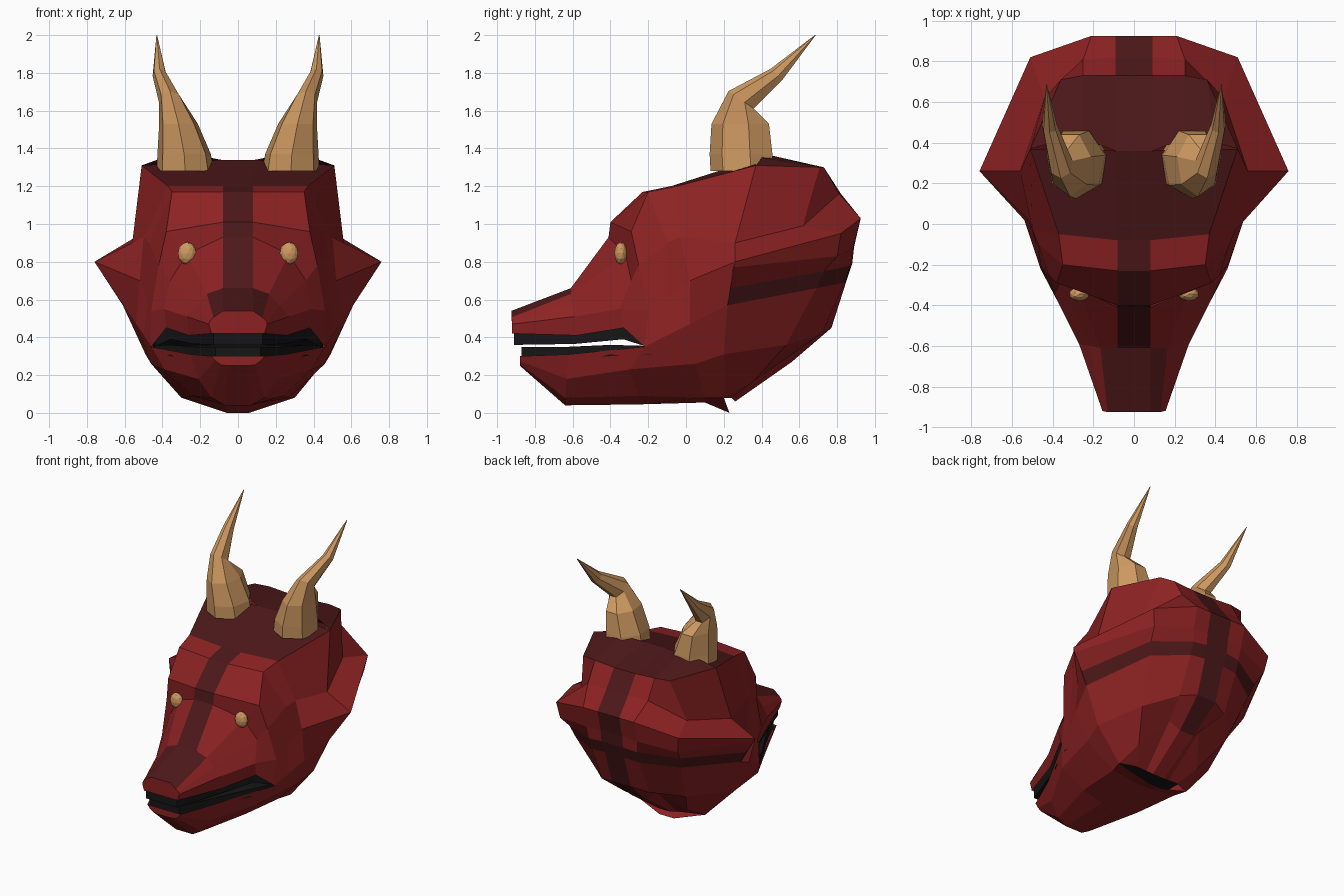
import bpy, bmesh, math

def material(name, rgb):
    m = bpy.data.materials.new(name)
    m.diffuse_color = (*rgb, 1)
    return m

RED = material("red", (0.27, 0.016, 0.017))
DARK = material("dark_red", (0.075, 0.009, 0.010))
BLACK = material("black", (0.008, 0.008, 0.008))
TAN = material("tan", (0.62, 0.32, 0.12))

def loft(name, rows, mats, closed=False, caps=(), paint=None):
    """Skin rows of points; paint(row, column) picks the material slot."""
    bm = bmesh.new()
    vs = [[bm.verts.new(p) for p in r] for r in rows]
    n = len(rows[0])
    for i in range(len(rows) - 1):
        for j in range(n if closed else n - 1):
            k = (j + 1) % n
            f = bm.faces.new((vs[i][j], vs[i][k], vs[i + 1][k], vs[i + 1][j]))
            if paint:
                f.material_index = paint(i, j)
    for c in caps:
        bm.faces.new(vs[c])
    bmesh.ops.remove_doubles(bm, verts=bm.verts, dist=0.0005)
    bmesh.ops.recalc_face_normals(bm, faces=bm.faces)
    me = bpy.data.meshes.new(name)
    bm.to_mesh(me)
    bm.free()
    for m in mats:
        me.materials.append(m)
    ob = bpy.data.objects.new(name, me)
    bpy.context.collection.objects.link(ob)
    return ob

def both(half):
    """Half section from the centre outwards -> full symmetric section."""
    return [(-x, y, z) for x, y, z in reversed(half)] + list(half)

def sym_loft(name, halves, mats, paint=None, **kw):
    n = len(halves[0])
    p = (lambda i, j: paint(i, abs(j - n + 1))) if paint else None
    return loft(name, [both(h) for h in halves], mats, paint=p, **kw)

# Face and skull: sections from nose to ears (stripe, top, side, lip, lip underside)
skull = [
    [(.08, -.925, .54), (.13, -.925, .505), (.15, -.92, .485), (.155, -.92, .47), (.14, -.92, .42)],
    [(.08, -.61, .66), (.165, -.61, .63), (.22, -.60, .57), (.27, -.59, .51), (.26, -.58, .41)],
    [(.08, -.41, .93), (.27, -.32, .84), (.36, -.29, .70), (.39, -.35, .55), (.38, -.33, .45)],
    [(.08, -.40, 1.01), (.38, -.29, .96), (.42, -.25, .78), (.46, -.20, .54), (.46, -.22, .35)],
    [(.08, -.23, 1.17), (.35, -.20, 1.17), (.47, -.10, .90), (.48, -.10, .60), (.50, -.10, .41)],
    [(.08, -.08, 1.20), (.37, -.05, 1.20), (.50, -.03, .93), (.52, .02, .70), (.54, .02, .47)],
    [(.09, .36, 1.34), (.51, .37, 1.31), (.56, .26, .90), (.76, .26, .80), (.61, .22, .57)],
]
sym_loft("skull", skull, [RED, DARK], caps=(0,),
         paint=lambda i, k: int(k == 0 or (k == 1 and i in (0, 5))))

# Back of head: rows from crown over the frill down to the throat
back = [
    [(.09, .36, 1.34), (.25, .42, 1.37), (.40, .40, 1.35), (.51, .37, 1.31)],
    [(.09, .73, 1.29), (.25, .73, 1.30), (.36, .71, 1.30), (.51, .37, 1.31)],
    [(.09, .82, 1.16), (.25, .81, 1.16), (.44, .62, .99), (.56, .26, .90)],
    [(.09, .925, 1.03), (.21, .925, 1.03), (.51, .82, .95), (.76, .26, .80)],
    [(.09, .89, .88), (.21, .885, .87), (.49, .80, .83), (.74, .25, .77)],
    [(.09, .88, .79), (.20, .87, .78), (.46, .73, .75), (.66, .23, .66)],
    [(.08, .85, .70), (.20, .84, .69), (.44, .69, .66), (.61, .22, .57)],
    [(.08, .77, .45), (.20, .72, .42), (.37, .53, .36), (.49, .20, .31)],
    [(.06, .56, .27), (.13, .53, .33), (.26, .36, .17), (.30, .20, .08)],
    [(.05, .26, .06), (.10, .25, .07), (.18, .24, .08), (.30, .20, .08)],
]
sym_loft("back_of_head", back, [RED, DARK],
         paint=lambda i, k: int((k == 0 and i < 8) or i in (0, 5)))

# Lower jaw: sections from chin to hinge (bottom centre outwards to the lip)
jaw = [
    [(.05, -.88, .25), (.09, -.88, .255), (.12, -.88, .275), (.14, -.88, .30)],
    [(.07, -.64, .04), (.14, -.64, .08), (.21, -.63, .18), (.25, -.62, .31)],
    [(.08, -.25, .045), (.24, -.25, .09), (.39, -.30, .23), (.46, -.22, .35)],
    [(.07, .10, .055), (.27, .10, .08), (.46, .05, .26), (.54, .02, .47)],
    [(.06, .23, .0), (.30, .20, .08), (.49, .20, .31), (.61, .22, .57)],
]
sym_loft("lower_jaw", jaw, [RED], caps=(0,))

# Black gums inside the mouth
def gum(name, sections):
    loft(name, [[(-x, y, b), (x, y, b), (x, y, t), (-x, y, t)] for x, y, b, t in sections],
         [BLACK], closed=True, caps=(0, -1))

gum("upper_gum", [(.13, -.91, .36, .45), (.24, -.59, .365, .46),
                  (.36, -.33, .39, .49), (.44, -.21, .35, .42), (.45, -.02, .34, .42)])
gum("lower_gum", [(.12, -.87, .28, .35), (.235, -.62, .29, .35),
                  (.36, -.40, .30, .36), (.44, -.22, .31, .355), (.45, -.02, .31, .36)])

# Horns: seven-sided rings (centre, width, depth, backward tilt)
rings = [
    ((.28, .305, 1.28), .155, .175, 0),
    ((.285, .30, 1.37), .145, .175, 0),
    ((.315, .295, 1.53), .105, .16, 0),
    ((.36, .295, 1.655), .06, .085, 35),
    ((.415, .48, 1.79), .038, .045, 45),
    ((.43, .685, 2.0), .002, .002, 45),
]

def horn(name, side):
    rows = []
    for (cx, cy, cz), rx, ry, tilt in rings:
        t = math.radians(tilt)
        row = []
        for k in range(7):
            a = math.tau * (k + .25) / 7
            s = ry * math.sin(a)
            row.append((side * (cx + rx * math.cos(a)), cy + s * math.cos(t), cz - s * math.sin(t)))
        rows.append(row)
    loft(name, rows, [TAN], closed=True, caps=(0,))

# Horns and eyes on both sides
for label, side in (("left", -1), ("right", 1)):
    horn(label + "_horn", side)
    bpy.ops.mesh.primitive_ico_sphere_add(subdivisions=2, radius=1, location=(side * .27, -.345, .845))
    eye = bpy.context.object
    eye.name = label + "_eye"
    eye.scale = (.05, .035, .06)
    eye.data.materials.append(TAN)
    for p in eye.data.polygons:
        p.use_smooth = False
